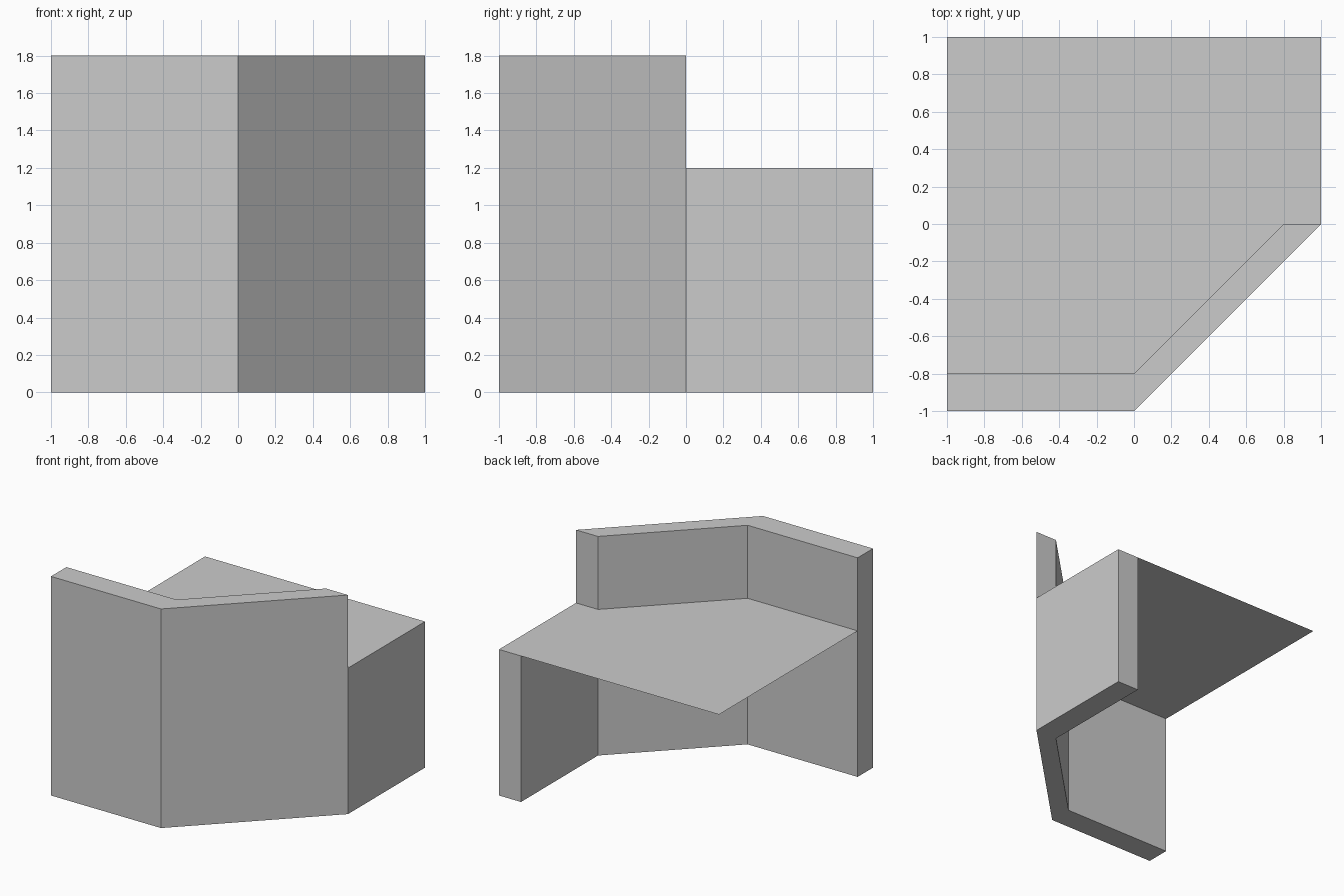
import bpy
import bmesh

cube = bpy.data.objects.get("Cube")
if cube:
    bpy.data.objects.remove(cube, do_unlink=True)

WALL_HEIGHT = 1.8
TOP_HEIGHT = 1.2

# One plain grey for the whole counter
GREY = (0.6, 0.6, 0.6, 1)
grey = bpy.data.materials.new("light grey")
grey.use_nodes = True
grey.diffuse_color = GREY
grey.node_tree.nodes["Principled BSDF"].inputs["Base Color"].default_value = GREY


def make_part(name, outline, base, height=0.0, open_top=False):
    """Flat outline at the base height, extruded upward when height is given."""
    bm = bmesh.new()
    face = bm.faces.new([bm.verts.new((x, y, base)) for x, y in outline])
    if height:
        result = bmesh.ops.extrude_face_region(bm, geom=[face], use_keep_orig=True)
        raised = [v for v in result["geom"] if isinstance(v, bmesh.types.BMVert)]
        bmesh.ops.translate(bm, verts=raised, vec=(0, 0, height))
        bmesh.ops.recalc_face_normals(bm, faces=bm.faces)
        if open_top:
            lids = [f for f in bm.faces if f.normal.z > 0.9]
            bmesh.ops.delete(bm, geom=lids, context="FACES_ONLY")
    mesh = bpy.data.meshes.new(name)
    bm.to_mesh(mesh)
    bm.free()
    mesh.materials.append(grey)
    obj = bpy.data.objects.new(name, mesh)
    bpy.context.collection.objects.link(obj)
    return obj


outer = [(-1, -1), (0, -1), (1, 0)]
inner = [(0.8, 0), (0, -0.8), (-1, -0.8)]

# Tall front wall with its angled corner
make_part("front_wall", outer + inner, 0, WALL_HEIGHT)

# Low side panel, closed above by the worktop
make_part("side_panel", [(0.8, 0), (1, 0), (1, 1), (0.8, 1)], 0, TOP_HEIGHT, open_top=True)

# Thin worktop sheet behind the wall
make_part("worktop", inner[::-1] + [(1, 0), (1, 1), (-1, 1)], TOP_HEIGHT)
